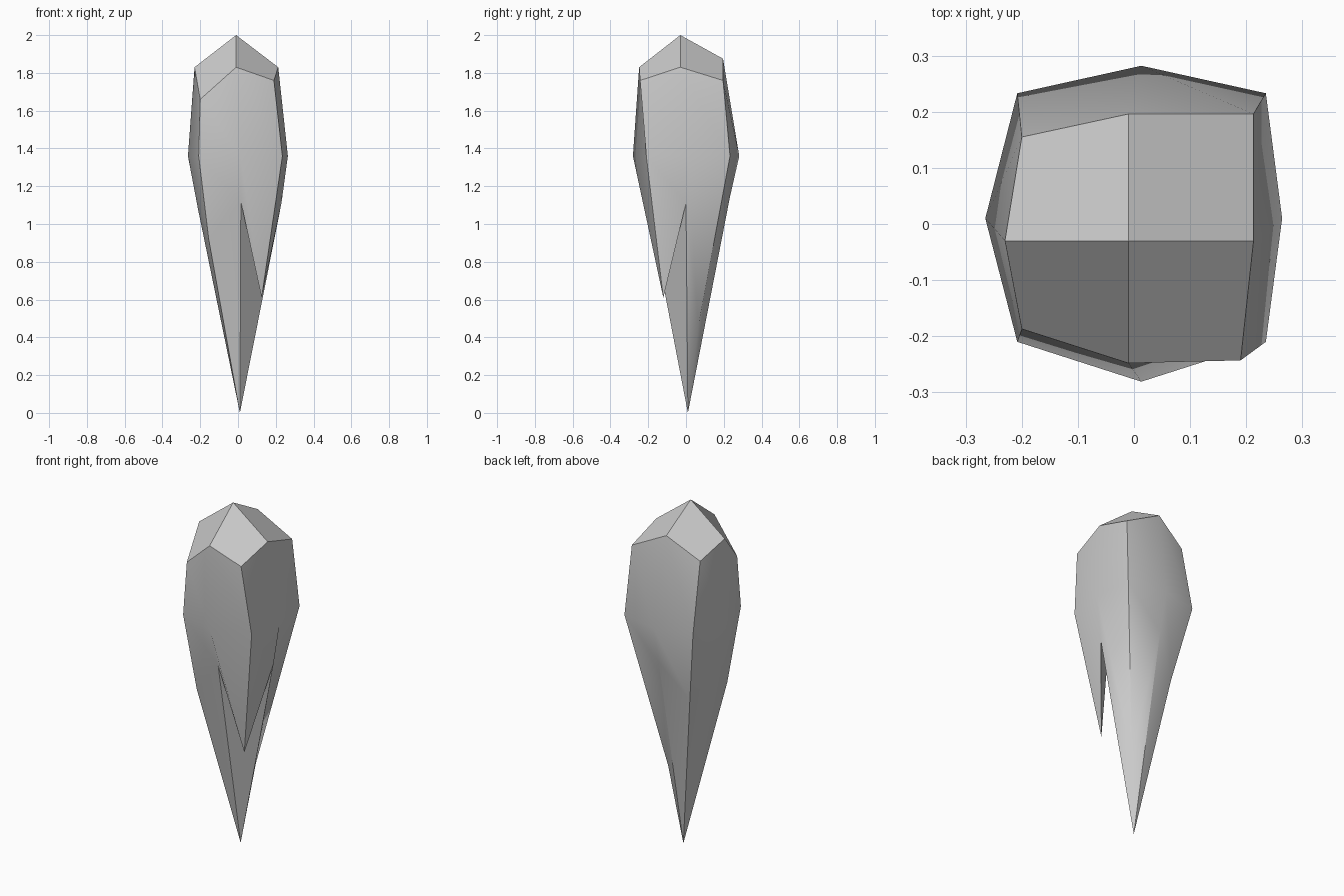
import bpy
import bmesh

if "Cube" in bpy.data.objects:
    bpy.data.objects.remove(bpy.data.objects["Cube"])

# Rings run front-left, front, front-right, right, back-right, back, back-left, left
CROWN = [(-.20, -.187, 1.66), (-.01, -.248, 1.83), (.19, -.243, 1.76), (.213, -.03, 1.83),
         (.213, .196, 1.76), (-.01, .196, 1.875), (-.20, .155, 1.76), (-.23, -.03, 1.83)]
GIRDLE = [(-.208, -.21), (.013, -.281), (.235, -.21), (.264, .01),
          (.235, .233), (.013, .282), (-.208, .233), (-.265, .01)]
SKIRT = [(-.155, -.16, .92), (.015, -.205, 1.12), (.125, -.12, .61), (.23, 0, 1.11),
         (.07, .065, .46), (.013, .232, 1.14), (-.13, .15, .93), (-.212, -.03, 1.08)]

bm = bmesh.new()
crown = [bm.verts.new(p) for p in CROWN]
girdle = [bm.verts.new((x, y, 1.36)) for x, y in GIRDLE]
skirt = [bm.verts.new(p) for p in SKIRT]
top = bm.verts.new((-.01, -.03, 2.0))
tip = bm.verts.new((.01, .01, 0))

# Side panels
for upper, lower in ((crown, girdle), (girdle, skirt)):
    for i in range(8):
        j = (i + 1) % 8
        bm.faces.new((upper[i], lower[i], lower[j], upper[j]))

# Faceted crown and pointed underside, one corner at a time
for c in range(0, 8, 2):
    a, b = (c - 1) % 8, c + 1
    bm.faces.new((top, crown[a], crown[c], crown[b]))
    if c == 2:  # the front-right corner hangs free as a tooth
        bm.faces.new((skirt[a], skirt[b], skirt[c]))
        bm.faces.new((skirt[a], tip, skirt[b]))
    else:
        bm.faces.new((skirt[a], tip, skirt[c]))
        bm.faces.new((skirt[c], tip, skirt[b]))

bmesh.ops.recalc_face_normals(bm, faces=bm.faces)
mesh = bpy.data.meshes.new("crystal_shard")
bm.to_mesh(mesh)
bm.free()
shard = bpy.data.objects.new("crystal_shard", mesh)
bpy.context.collection.objects.link(shard)
bpy.context.view_layer.objects.active = shard
shard.select_set(True)
bpy.ops.object.shade_smooth_by_angle(angle=0.6)
